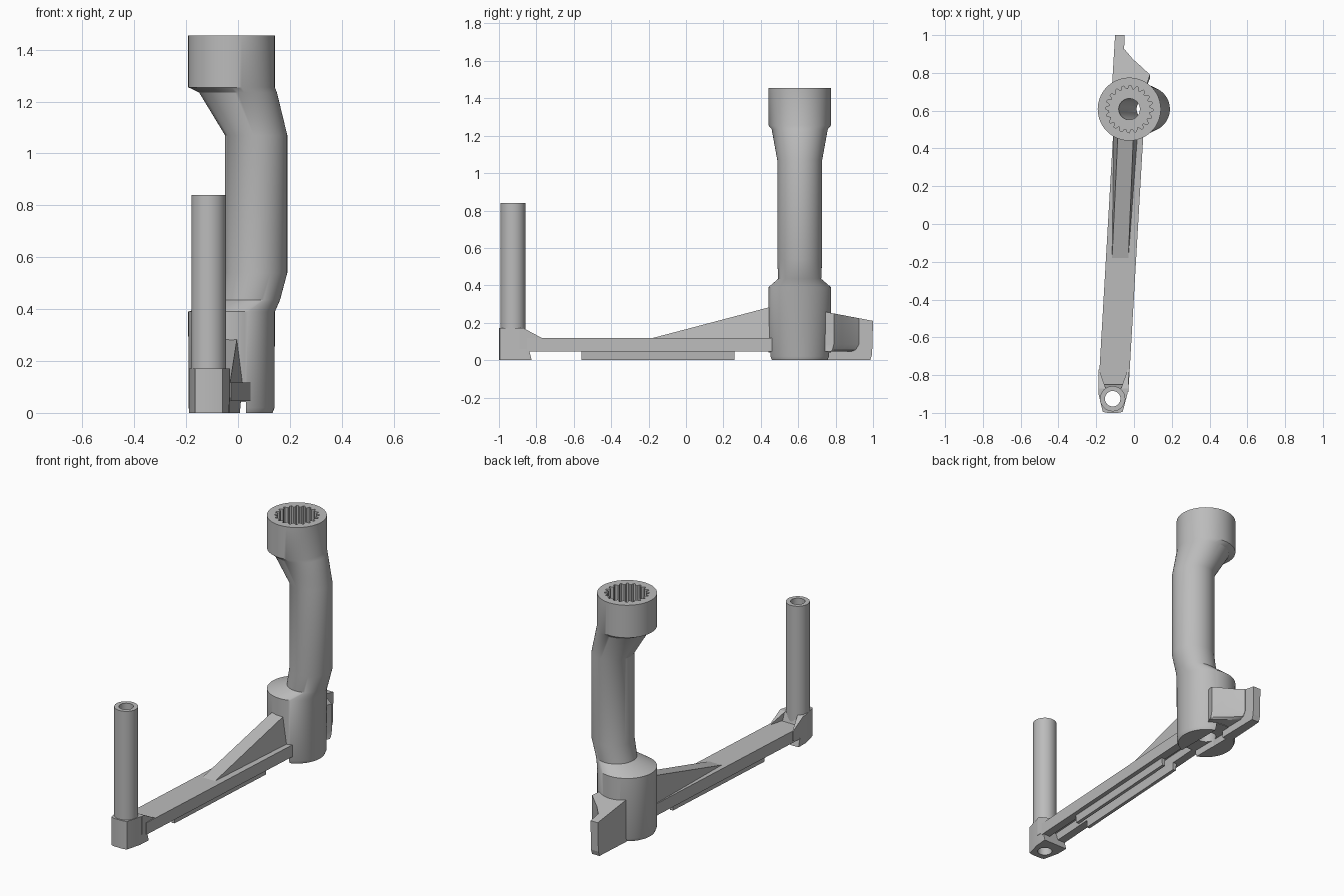
import bpy, bmesh, math

if "Cube" in bpy.data.objects:
    bpy.data.objects.remove(bpy.data.objects["Cube"])

grey = bpy.data.materials.new("plain_grey")
grey.diffuse_color = (0.5, 0.5, 0.5, 1)
grey.use_nodes = True
grey.node_tree.nodes["Principled BSDF"].inputs["Base Color"].default_value = grey.diffuse_color


def make_object(name, bm):
    bmesh.ops.recalc_face_normals(bm, faces=bm.faces)
    mesh = bpy.data.meshes.new(name)
    bm.to_mesh(mesh)
    bm.free()
    mesh.materials.append(grey)
    ob = bpy.data.objects.new(name, mesh)
    bpy.context.collection.objects.link(ob)
    return ob


def tube(name, rings, y, n):
    """Closed loft of (z, x centre, radius, tooth depth) rings."""
    bm = bmesh.new()
    loops = []
    for z, cx, r, tooth in rings:
        loop = []
        for i in range(n):
            a = 2 * math.pi * i / n
            rr = r - (tooth if i % 4 in (1, 2) else 0)
            loop.append(bm.verts.new((cx + rr * math.cos(a), y + rr * math.sin(a), z)))
        loops.append(loop)
    for k, a in enumerate(loops):
        b = loops[(k + 1) % len(loops)]
        for i in range(n):
            j = (i + 1) % n
            bm.faces.new((a[i], a[j], b[j], b[i]))
    return make_object(name, bm)


def bridge(name, a, b):
    """Solid between two matching 3D polygons."""
    bm = bmesh.new()
    va = [bm.verts.new(p) for p in a]
    vb = [bm.verts.new(p) for p in b]
    bm.faces.new(va)
    bm.faces.new(vb)
    for i in range(len(va)):
        j = (i + 1) % len(va)
        bm.faces.new((va[i], va[j], vb[j], vb[i]))
    return make_object(name, bm)


def arm_x(y):
    return -0.058 + 0.058 * y


def along_arm(name, section, y0, y1):
    """Extrude an (offset, z) section along the slanted arm."""
    return bridge(name, *[[(arm_x(y) + u, y, z) for u, z in section] for y in (y0, y1)])


def cut(ob, cutter):
    cutter.hide_render = True
    mod = ob.modifiers.new("cut", 'BOOLEAN')
    mod.operation, mod.solver, mod.object = 'DIFFERENCE', 'EXACT', cutter
    bpy.context.view_layer.objects.active = ob
    bpy.ops.object.modifier_apply(modifier=mod.name)
    bpy.data.objects.remove(cutter)


def cylinder(name, x, y, r, z0, z1, n=32):
    c = [(x + r * math.cos(2 * math.pi * i / n), y + r * math.sin(2 * math.pi * i / n)) for i in range(n)]
    return bridge(name, [(*p, z0) for p in c], [(*p, z1) for p in c])


# Cranked column with a splined socket and a bore that follows the bend
column = tube("cranked_column", [
    (0, -.025, .158, 0), (.02, -.025, .166, 0), (.39, -.025, .167, 0), (.435, .047, .115, 0),
    (.54, .07, .12, 0), (1.07, .07, .12, 0), (1.235, 0, .15, 0), (1.255, -.025, .167, 0),
    (1.455, -.025, .167, 0), (1.455, -.025, .125, .018), (1.26, -.025, .125, .018),
    (1.26, -.025, .056, 0), (1.22, -.02, .056, 0), (1.07, .07, .056, 0), (.54, .07, .056, 0),
    (.40, -.01, .056, 0), (.36, -.025, .056, 0), (0, -.025, .056, 0)], .608, 80)
slot = [(-.08, -.02), (.03, -.02), (.03, .042), (-.08, .042)]
cut(column, bridge("slot_cutter", [(x, .3, z) for x, z in slot], [(x, .9, z) for x, z in slot]))

# Arm with an underside groove
along_arm("arm", [(-.08, .045), (-.08, .118), (.08, .118), (.08, .045),
                  (.03, .045), (.025, .09), (-.025, .09), (-.03, .045)], -.85, .5)

# Underside rails
for side, s in (("left", -1), ("right", 1)):
    along_arm("rail_" + side, [(s * .03, 0), (s * .05, 0), (s * .055, .055), (s * .03, .055)], -.56, .26)

# Drafted wedge that braces the column
bridge("brace_wedge",
       [(-.117, -.18, .11), (-.029, -.18, .11), (-.03, -.18, .118), (-.116, -.18, .118)],
       [(-.108, .48, .11), (.02, .48, .11), (-.003, .48, .292), (-.085, .48, .292)])

# Foot block with tapered nose
foot_plan = [(-.165, -.995), (-.14, -1.0), (-.085, -1.0), (-.06, -.995),
             (-.035, -.9), (-.03, -.82), (-.188, -.82), (-.188, -.9)]
foot = bridge("foot_block",
              [(x, y if y < -.85 else y - .005, 0) for x, y in foot_plan],
              [(x, y if y < -.85 else -.87, .172) for x, y in foot_plan])
cut(foot, cylinder("foot_cutter", -.113, -.925, .041, -.1, .4))

# Sloping wings joining foot and arm
for side, xa, xb in (("left", -.188, -.150), ("right", -.03, -.068)):
    w = [(-.89, .06), (-.89, .172), (-.87, .172), (-.77, .118), (-.77, .06)]
    bridge("foot_wing_" + side, [(xa, y, z) for y, z in w],
           [(xb if y < -.8 else xa * .9 + xb * .1, y, z) for y, z in w])

# Hollow post
post = tube("post", [(.01, -.113, .067, 0), (.84, -.113, .067, 0),
                     (.84, -.113, .041, 0), (.01, -.113, .041, 0)], -.925, 32)

# Arm end is cleared where the post bore passes
cut(bpy.data.objects["arm"], cylinder("arm_cutter", -.113, -.925, .041, -.1, .4))

# Rear fin
fin = [(.72, 0), (.985, 0), (.995, .03), (1.0, .21), (.72, .263)]
bridge("rear_fin", [(-.117 + .06 * (y - .72), y, z) for y, z in fin],
       [(-.055 + .015 * (y - .72), y, z) for y, z in fin])

# Triangular side wing with a slightly hollow outer face and rounded lower edge
wing = [(-.07, .70), (.065, .73), (.085, .79), (.04, .832), (-.005, .872), (-.05, .925), (-.07, .925)]
bm = bmesh.new()
rows = []
for z, k in ((.045, .8), (.055, .92), (.085, 1), (None, 1)):
    rows.append([bm.verts.new((x, .7 + (y - .7) * k, .263 - .19 * (y - .72) if z is None else z))
                 for x, y in wing])
for a, b in zip(rows, rows[1:]):
    for i in range(len(wing)):
        j = (i + 1) % len(wing)
        bm.faces.new((a[i], a[j], b[j], b[i]))
bm.faces.new(rows[0])
bm.faces.new(rows[-1])
make_object("rear_wing", bm)

# Smooth round parts, keep edges sharp
bpy.ops.object.select_all(action='DESELECT')
for ob in (column, post, foot, bpy.data.objects["rear_wing"]):
    ob.select_set(True)
bpy.context.view_layer.objects.active = column
bpy.ops.object.shade_smooth_by_angle(angle=math.radians(30))
